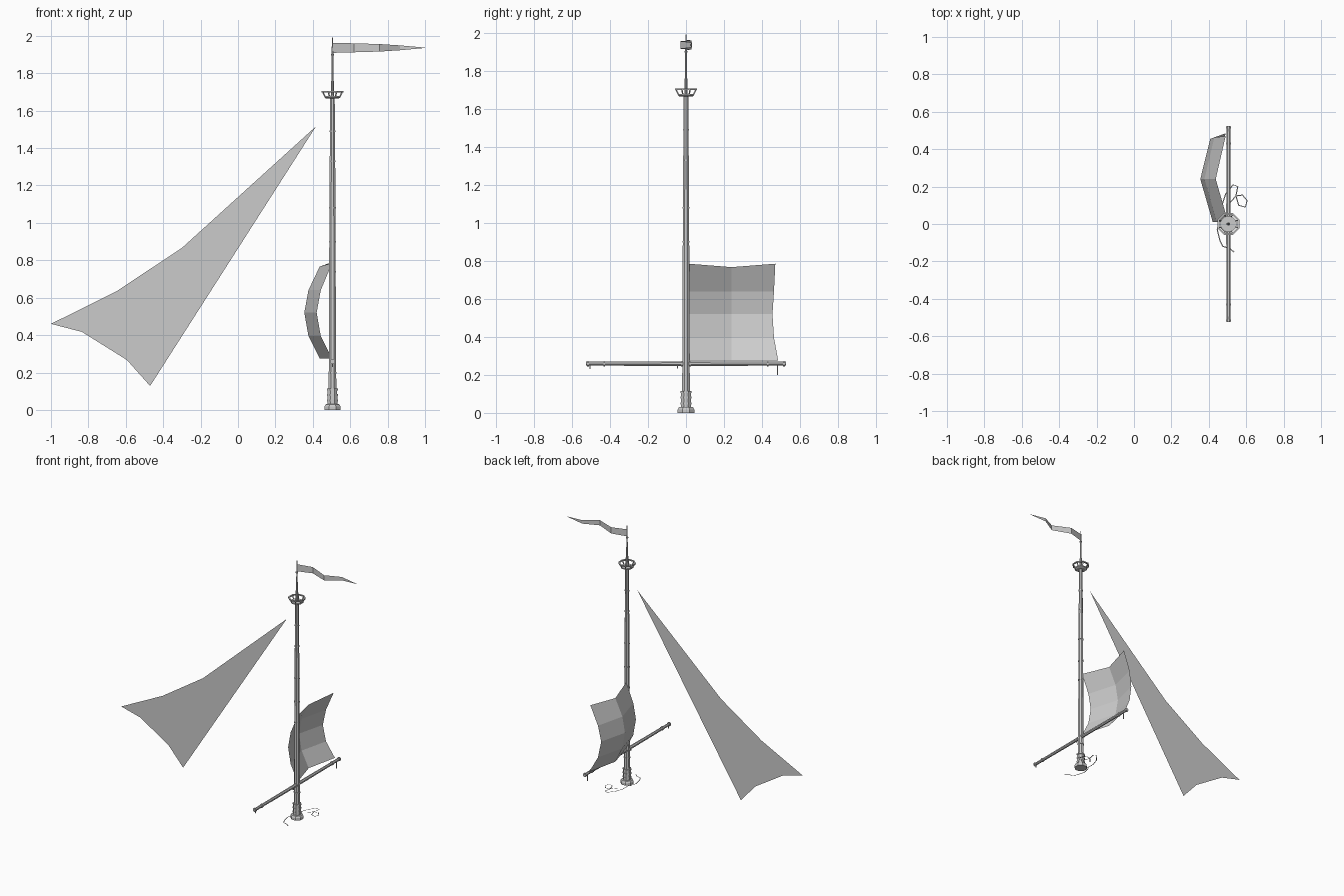
import bpy, bmesh, math
from mathutils import Vector

cube = bpy.data.objects.get("Cube")
if cube:
    bpy.data.objects.remove(cube, do_unlink=True)

MAST = Vector((0.505, 0, 0))
SIDES = 8

grey = bpy.data.materials.new("plain_grey")
grey.use_nodes = True
grey.diffuse_color = (0.6, 0.6, 0.6, 1)
grey.node_tree.nodes["Principled BSDF"].inputs["Base Color"].default_value = (0.6, 0.6, 0.6, 1)


def make(name, verts, faces, offset=MAST):
    mesh = bpy.data.meshes.new(name)
    mesh.from_pydata([Vector(v) + offset for v in verts], [], faces)
    mesh.materials.append(grey)
    obj = bpy.data.objects.new(name, mesh)
    bpy.context.collection.objects.link(obj)
    return obj


def lathe(name, profile, closed=False, sides=SIDES, along_y=False):
    """Turn (radius, height) points around the mast axis, or around the yard axis."""
    verts = []
    for r, h in profile:
        for i in range(sides):
            a = math.tau * (i + 0.5) / sides
            c, s = r * math.cos(a), r * math.sin(a)
            verts.append((s, h, c) if along_y else (c, s, h))
    n = len(profile)
    faces = []
    for j in range(n if closed else n - 1):
        k = (j + 1) % n
        for i in range(sides):
            m = (i + 1) % sides
            faces.append((j * sides + i, j * sides + m, k * sides + m, k * sides + i))
    if not closed:
        faces += [tuple(reversed(range(sides))), tuple(range((n - 1) * sides, n * sides))]
    return make(name, verts, faces)


def rod(name, a, b, r, sides=4):
    """Thin straight bar between two points."""
    a, b = Vector(a), Vector(b)
    turn = (b - a).to_track_quat("Z", "Y")
    verts = []
    for p in (a, b):
        for i in range(sides):
            t = math.tau * (i + 0.5) / sides
            verts.append(p + turn @ Vector((r * math.cos(t), r * math.sin(t), 0)))
    faces = [(i, (i + 1) % sides, (i + 1) % sides + sides, i + sides) for i in range(sides)]
    faces += [tuple(reversed(range(sides))), tuple(range(sides, 2 * sides))]
    return make(name, verts, faces)


def grid_sheet(name, columns):
    """Sheet through equal-length columns of points."""
    n = len(columns[0])
    verts = [p for col in columns for p in col]
    faces = [(c * n + i, (c + 1) * n + i, (c + 1) * n + i + 1, c * n + i + 1)
             for c in range(len(columns) - 1) for i in range(n - 1)]
    return make(name, verts, faces, Vector())


def ribbon(name, path, half=0.003):
    """Flat rope lying on the deck."""
    pts = [Vector((x, y, 0.001)) for x, y in path]
    cols = []
    for i, p in enumerate(pts):
        d = (pts[min(i + 1, len(pts) - 1)] - pts[max(i - 1, 0)]).normalized()
        side = Vector((-d.y, d.x, 0)) * half
        cols.append((p + side, p - side))
    return grid_sheet(name, cols)


# Mast with its stepped foot
lathe("mast_foot", [(0.047, 0), (0.047, 0.018), (0.04, 0.03), (0.029, 0.032), (0.027, 0.115)])
lathe("mast", [(0.023, 0.1), (0.02, 0.3), (0.018, 1.08), (0.013, 1.67)])
for z in (0.05, 0.08, 0.11):
    lathe("foot_band", [(0.031, z - 0.005), (0.031, z + 0.005)])
for z, r in ((0.2, 0.024), (0.74, 0.021), (0.9, 0.021), (1.08, 0.02), (1.33, 0.018), (1.49, 0.017)):
    lathe("mast_band", [(r, z - 0.004), (r, z + 0.004)])
lathe("top_pole", [(0.01, 1.67), (0.009, 1.755), (0.006, 1.76), (0.005, 1.9), (0.003, 1.99)])
for z in (1.755, 1.9):
    lathe("pole_band", [(0.009, z - 0.004), (0.009, z + 0.004)])

# Lookout platform with a railing
lathe("lookout_floor", [(0.035, 1.664), (0.046, 1.67), (0.046, 1.678)])
lathe("lookout_rail", [(0.052, 1.698), (0.063, 1.698), (0.063, 1.706), (0.052, 1.706)], closed=True)
for i in range(SIDES):
    a = math.tau * (i + 0.5) / SIDES
    c, s = math.cos(a), math.sin(a)
    rod("rail_post", (0.043 * c, 0.043 * s, 1.675), (0.057 * c, 0.057 * s, 1.702), 0.004)

# Yard across the mast, with end caps and fittings
lathe("yard", [(0.011, -0.525), (0.013, -0.05), (0.013, 0.05), (0.011, 0.525)], along_y=True).location.z = 0.259
for y in (-0.515, -0.43, -0.02, 0.02, 0.43, 0.515):
    lathe("yard_band", [(0.015, y - 0.005), (0.015, y + 0.005)], along_y=True).location.z = 0.259
for y, low in ((-0.505, 0.23), (-0.045, 0.233), (0.482, 0.2)):
    rod("hanging_line", (0, y, 0.255), (0, y, low), 0.004)

# Billowed square sail
heights = (0.275, 0.395, 0.52, 0.64, 0.785)
belly = (0, 0.055, 0.075, 0.055, 0)
columns = []
for y, x, dip, pull in ((0.012, 0.503, 0, 0), (0.24, 0.437, 0.018, 0), (0.485, 0.49, 0, 0.4)):
    col = []
    for i, (z, b) in enumerate(zip(heights, belly)):
        drop = dip if i == 4 else 0
        col.append((x - b * 1.1, y - pull * b - (0.015 if pull and i == 4 else 0), z - drop))
    columns.append(col)
grid_sheet("square_sail", columns)

# Flat triangular sail
outline = [(-1, 0.46), (-0.834, 0.417), (-0.594, 0.267), (-0.47, 0.128),
           (0.417, 1.516), (-0.3, 0.866), (-0.647, 0.636)]
make("triangular_sail", [(x, 0, z) for x, z in outline], [tuple(range(len(outline)))], Vector())

# Wavy pennant
wave = [(0.505, 0, 0.027), (0.62, 0.03, 0.024), (0.757, -0.028, 0.02), (0.866, 0.032, 0.013), (1, 0.02, 0.001)]
grid_sheet("pennant", [((x, y, 1.936 - h), (x, y, 1.936 + h)) for x, y, h in wave])

# Loose ropes on the deck
ribbon("coiled_rope", [(0.47, 0.03), (0.47, 0.1), (0.49, 0.16), (0.53, 0.21), (0.555, 0.2), (0.545, 0.15),
                       (0.56, 0.1), (0.595, 0.09), (0.605, 0.125), (0.58, 0.155), (0.545, 0.15), (0.51, 0.11)])
ribbon("trailing_rope", [(0.46, 0.03), (0.445, -0.03), (0.46, -0.09), (0.475, -0.12), (0.51, -0.13), (0.535, -0.15)])
